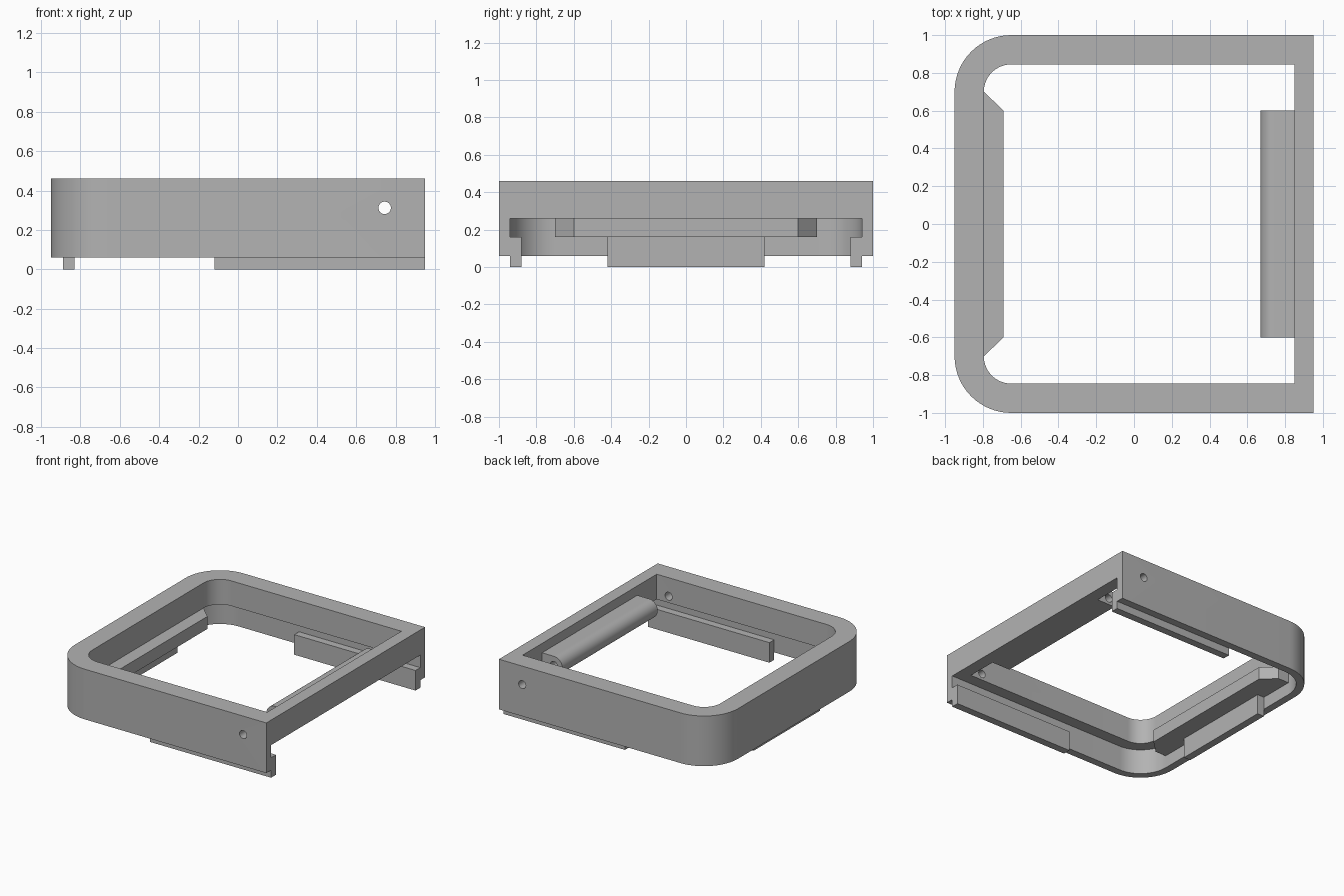
import bpy
import bmesh
from math import pi, sin, cos, radians
from mathutils import Vector

cube = bpy.data.objects.get("Cube")
if cube:
    bpy.data.objects.remove(cube, do_unlink=True)

grey = bpy.data.materials.new("plain_grey")
grey.use_nodes = True
COLOUR = (0.45, 0.45, 0.45, 1)
grey.diffuse_color = COLOUR
grey.node_tree.nodes["Principled BSDF"].inputs["Base Color"].default_value = COLOUR


def prism(name, points, direction):
    """Extrude a closed 3D outline along a direction."""
    bm = bmesh.new()
    face = bm.faces.new([bm.verts.new(p) for p in points])
    out = bmesh.ops.extrude_face_region(bm, geom=[face])
    moved = [g for g in out["geom"] if isinstance(g, bmesh.types.BMVert)]
    bmesh.ops.translate(bm, verts=moved, vec=Vector(direction))
    bmesh.ops.recalc_face_normals(bm, faces=bm.faces)
    mesh = bpy.data.meshes.new(name)
    bm.to_mesh(mesh)
    bm.free()
    mesh.materials.append(grey)
    obj = bpy.data.objects.new(name, mesh)
    bpy.context.collection.objects.link(obj)
    return obj


def plate(name, outline, z0, z1):
    return prism(name, [(x, y, z0) for x, y in outline], (0, 0, z1 - z0))


def box(name, x0, x1, y0, y1, z0, z1):
    return plate(name, [(x0, y0), (x1, y0), (x1, y1), (x0, y1)], z0, z1)


def arc(cx, cy, r, start, end, steps=16):
    angles = [radians(start + (end - start) * i / steps) for i in range(steps + 1)]
    return [(cx + r * cos(a), cy + r * sin(a)) for a in angles]


def rounded_end(radius, right):
    """Rectangle with its two -x corners rounded about shared centres."""
    half = 0.7 + radius
    return ([(right, -half), (right, half)]
            + arc(-0.65, 0.7, radius, 90, 180)
            + arc(-0.65, -0.7, radius, 180, 270))


def activate(obj):
    bpy.ops.object.select_all(action="DESELECT")
    obj.select_set(True)
    bpy.context.view_layer.objects.active = obj


def cut(obj, cutter):
    mod = obj.modifiers.new("cut", "BOOLEAN")
    mod.operation = "DIFFERENCE"
    mod.solver = "EXACT"
    mod.object = cutter
    cutter.hide_render = True
    activate(obj)
    bpy.ops.object.modifier_apply(modifier=mod.name)
    bpy.data.objects.remove(cutter, do_unlink=True)


def pin_cutter():
    circle = arc(0.745, 0.312, 0.032, 0, 337.5, 15)
    return prism("pin_cutter", [(x, -1.2, z) for x, z in circle], (0, 2.4, 0))


# Frame: thick rim above, thin wall below, open at the +x end
frame = plate("frame", rounded_end(0.3, 0.95), 0.06, 0.46)
cut(frame, plate("cavity_cutter", rounded_end(0.24, 1.2), -0.1, 0.26))
cut(frame, plate("opening_cutter", rounded_end(0.145, 0.85), 0.2, 0.6))
cut(frame, pin_cutter())

# Rails below the rim, leaving a slot above them
for side, name in ((1, "back_rail"), (-1, "front_rail")):
    ys = sorted((side * 0.88, side * 0.94))
    box(name, -0.12, 0.95, *ys, 0, 0.16)
box("end_rail", -0.89, -0.83, -0.42, 0.42, 0, 0.16)

# Chamfered ledge at the rounded end
plate("ledge", [(-0.89, -0.7), (-0.795, -0.7), (-0.69, -0.6),
                (-0.69, 0.6), (-0.795, 0.7), (-0.89, 0.7)], 0.16, 0.26)

# Round-nosed hinge bar with a flat underside and a pin hole
nose = arc(0.745, 0.31, 0.075, 90, 221.8, 20)
profile = [(0.85, 0.26), (0.85, 0.385)] + nose
hinge = prism("hinge_bar", [(x, -0.6, z) for x, z in profile], (0, 1.2, 0))
cut(hinge, pin_cutter())

for obj in (frame, hinge):
    activate(obj)
    bpy.ops.object.shade_smooth_by_angle(angle=radians(30))
